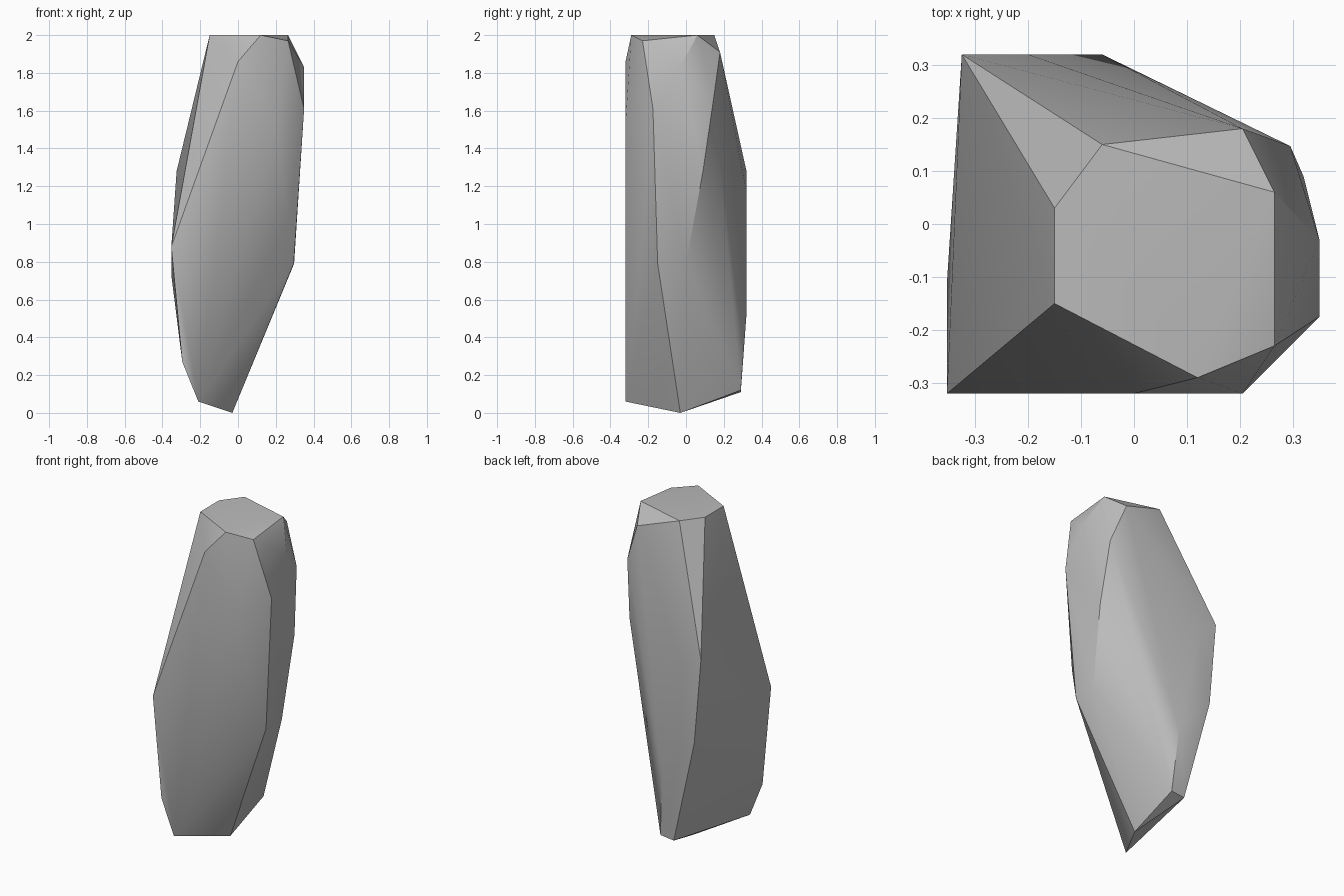
import bpy
import bmesh
import math
from mathutils import Vector

FRONT, BACK, TOP = -0.32, 0.32, 2.0


def make_material(name, colour):
    material = bpy.data.materials.new(name)
    material.use_nodes = True
    material.diffuse_color = colour
    for node in material.node_tree.nodes:
        if node.type == 'BSDF_PRINCIPLED':
            node.inputs["Base Color"].default_value = colour
    return material


def make_hull(name, corners, material, smooth_angle):
    """Wrap a convex faceted solid around the given corners."""
    bm = bmesh.new()
    for corner in corners:
        bm.verts.new(Vector(corner))
    hull = bmesh.ops.convex_hull(bm, input=bm.verts[:], use_existing_faces=False)
    unused = [e for e in hull["geom_interior"] if isinstance(e, bmesh.types.BMVert)]
    bmesh.ops.delete(bm, geom=unused, context='VERTS')
    bmesh.ops.dissolve_limit(bm, angle_limit=math.radians(0.5),
                             verts=bm.verts[:], edges=bm.edges[:])
    bmesh.ops.recalc_face_normals(bm, faces=bm.faces[:])
    mesh = bpy.data.meshes.new(name)
    bm.to_mesh(mesh)
    bm.free()
    mesh.materials.append(material)
    stone = bpy.data.objects.new(name, mesh)
    bpy.context.collection.objects.link(stone)
    bpy.ops.object.select_all(action='DESELECT')
    stone.select_set(True)
    bpy.context.view_layer.objects.active = stone
    bpy.ops.object.shade_smooth_by_angle(angle=math.radians(smooth_angle))
    return stone


default_cube = bpy.data.objects.get("Cube")
if default_cube:
    bpy.data.objects.remove(default_cube, do_unlink=True)

# flat crown facet
crown = [(x, y, TOP) for x, y in
         ((-.15, .03), (-.15, -.15), (.12, -.29), (.265, .06), (-.06, .15))]

# large flat front facet
front_facet = [(x, FRONT, z) for x, z in
               ((0, 1.86), (.205, 1.53), (-.21, .06), (-.295, .27), (-.353, .88))]

# flat back facet
back_facet = [(x, BACK, z) for x, z in
              ((-.325, 1.28), (-.2, 1.17), (-.06, .52), (-.28, .76))]

# chipped corners below the crown and along the left flank
left_flank = [(.265, -.23, 1.97), (.205, .18, 1.91), (.35, -.03, 1.83),
              (.295, .147, 1.67), (.35, -.175, 1.61), (.32, .09, 1.28),
              (.265, -.22, 1.01), (.295, -.15, .79), (.297, 0, .79)]

# bulge on the right flank and the pointed foot
right_flank = [(-.353, -.11, .73)]
foot = [(-.03, -.03, 0), (-.03, .29, .12), (-.12, .29, .11)]

grey_stone = make_material("grey stone", (0.5, 0.5, 0.5, 1))
make_hull("faceted_stone",
          crown + front_facet + back_facet + left_flank + right_flank + foot,
          grey_stone, smooth_angle=30)
